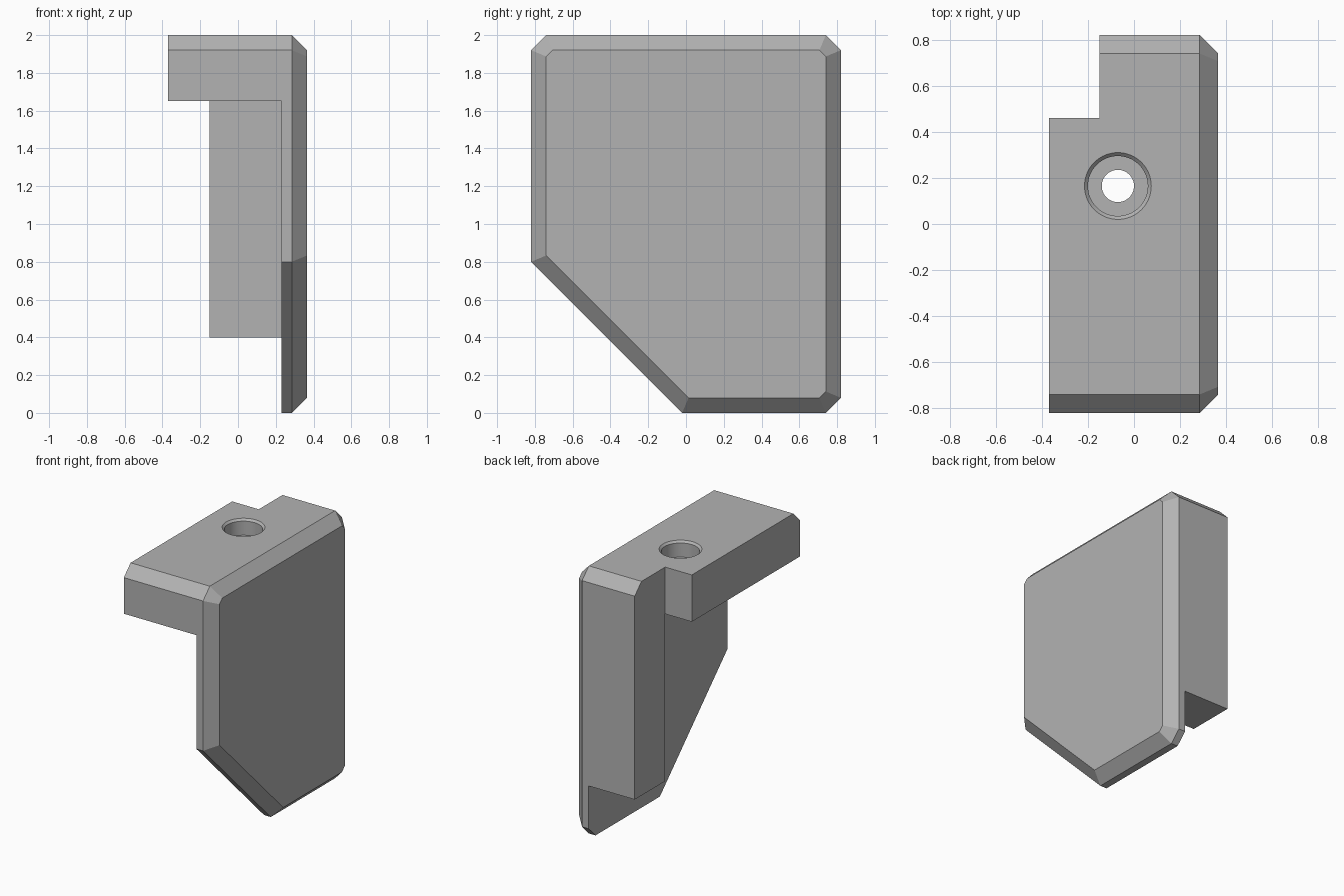
import bpy
import bmesh
from mathutils import Matrix, Vector

cube = bpy.data.objects.get("Cube")
if cube:
    bpy.data.objects.remove(cube, do_unlink=True)

CHAMFER = 0.08

# Single grey material
grey = bpy.data.materials.new("matte grey")
grey.use_nodes = True
colour = (0.45, 0.45, 0.45, 1.0)
grey.diffuse_color = colour
grey.node_tree.nodes["Principled BSDF"].inputs["Base Color"].default_value = colour


def make_object(name, bm):
    bmesh.ops.recalc_face_normals(bm, faces=bm.faces)
    mesh = bpy.data.meshes.new(name)
    bm.to_mesh(mesh)
    bm.free()
    mesh.materials.append(grey)
    obj = bpy.data.objects.new(name, mesh)
    bpy.context.collection.objects.link(obj)
    return obj


def cut(target, bm):
    """Subtract a solid from the target and discard the cutter."""
    cutter = make_object("cutter", bm)
    cutter.hide_render = True
    mod = target.modifiers.new("cut", "BOOLEAN")
    mod.operation = "DIFFERENCE"
    mod.solver = "EXACT"
    mod.object = cutter
    bpy.context.view_layer.objects.active = target
    bpy.ops.object.modifier_apply(modifier=mod.name)
    bpy.data.objects.remove(cutter, do_unlink=True)


def cut_box(target, low, high):
    low, high = Vector(low), Vector(high)
    bm = bmesh.new()
    bmesh.ops.create_cube(bm, size=1, matrix=Matrix.Translation((low + high) / 2)
                          @ Matrix.Diagonal((high - low).to_4d()))
    cut(target, bm)


def cut_round(target, r_low, r_high, z_low, z_high):
    bm = bmesh.new()
    bmesh.ops.create_cone(bm, cap_ends=True, segments=64, radius1=r_low, radius2=r_high,
                          depth=z_high - z_low,
                          matrix=Matrix.Translation((-0.07, 0.165, (z_low + z_high) / 2)))
    cut(target, bm)


# Side profile (y, z) extruded across the full width
profile = [(-0.82, 0.8), (-0.02, 0), (0.74, 0), (0.82, 0.08),
           (0.82, 1.92), (0.74, 2), (-0.74, 2), (-0.82, 1.92)]
bm = bmesh.new()
face = bm.faces.new([bm.verts.new((-0.37, y, z)) for y, z in profile])
extruded = bmesh.ops.extrude_face_region(bm, geom=[face])["geom"]
bmesh.ops.translate(bm, vec=(0.365 - CHAMFER + 0.37, 0, 0),
                    verts=[v for v in extruded if isinstance(v, bmesh.types.BMVert)])
bmesh.ops.recalc_face_normals(bm, faces=bm.faces)

# Chamfered rim of the outer side
bm.faces.ensure_lookup_table()
outer = max(bm.faces, key=lambda f: f.calc_center_median().x)
bmesh.ops.inset_region(bm, faces=[outer], thickness=CHAMFER, use_even_offset=True)
outer = max(bm.faces, key=lambda f: f.calc_area() * (f.normal.x > 0.9))
bmesh.ops.translate(bm, vec=(CHAMFER, 0, 0), verts=outer.verts)
bracket = make_object("corner_bracket", bm)

# Hollow under the top slab, rear notch, and gap below the rear post
cut_box(bracket, (-1, -1, -1), (0.23, 0.46, 1.65))
cut_box(bracket, (-1, 0.46, -1), (-0.15, 1, 3))
cut_box(bracket, (-1, 0.3, -1), (0.23, 1, 0.4))

# Screw hole: shaft, counterbore, and chamfered lip
cut_round(bracket, 0.07, 0.07, 1.5, 2.1)
cut_round(bracket, 0.13, 0.13, 1.88, 2.1)
cut_round(bracket, 0.125, 0.165, 1.98, 2.02)

bpy.ops.object.select_all(action="DESELECT")
bracket.select_set(True)
bpy.context.view_layer.objects.active = bracket
bpy.ops.object.shade_smooth_by_angle(angle=0.35)
